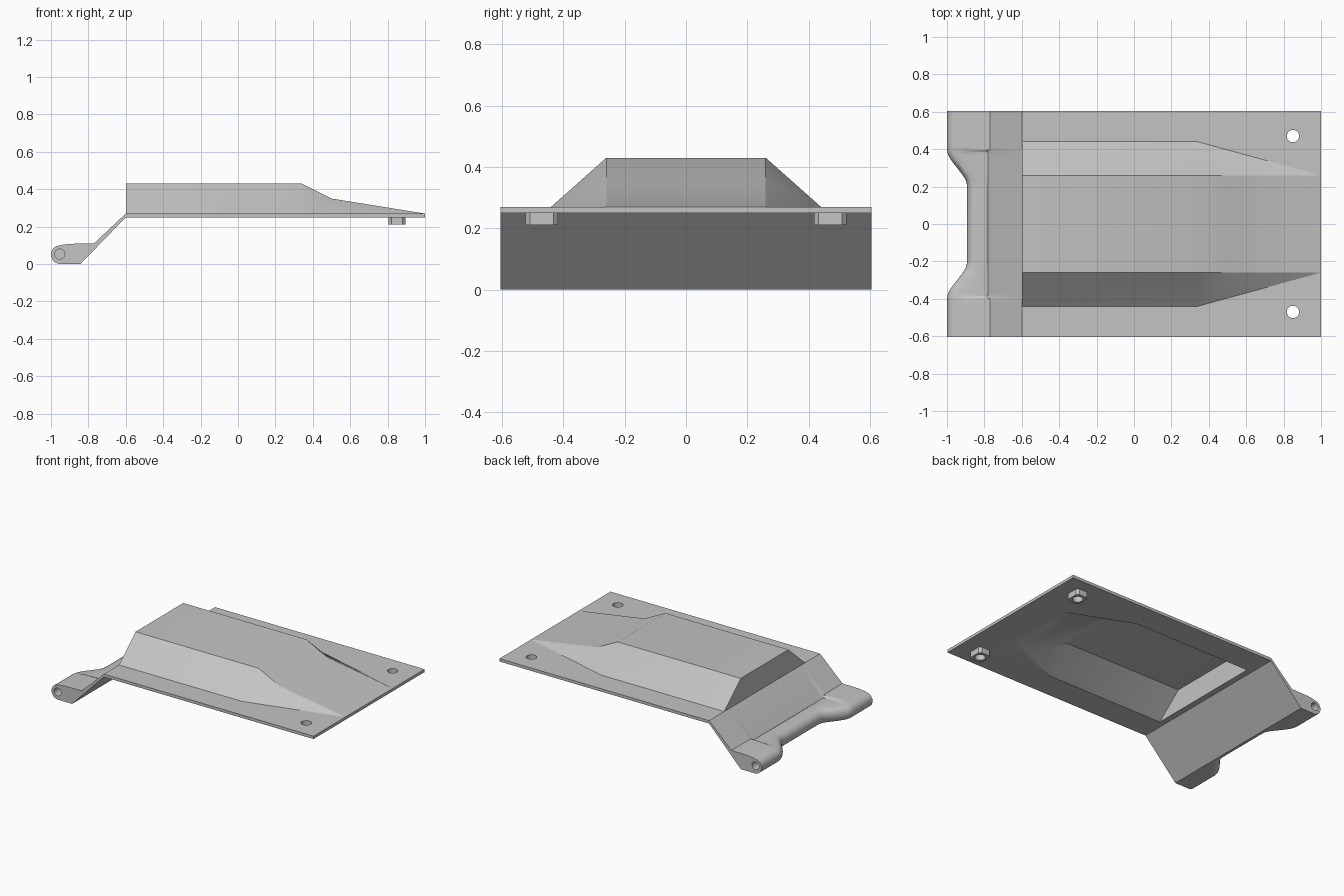
import bpy, bmesh, math
from mathutils import Matrix

if "Cube" in bpy.data.objects:
    bpy.data.objects.remove(bpy.data.objects["Cube"], do_unlink=True)

grey = bpy.data.materials.new("plain grey")
grey.use_nodes = True
grey.diffuse_color = (0.55, 0.55, 0.55, 1)
grey.node_tree.nodes["Principled BSDF"].inputs["Base Color"].default_value = grey.diffuse_color

HALF_WIDTH = 0.605


def finish(name, bm):
    bmesh.ops.recalc_face_normals(bm, faces=bm.faces)
    mesh = bpy.data.meshes.new(name)
    bm.to_mesh(mesh)
    bm.free()
    mesh.materials.append(grey)
    obj = bpy.data.objects.new(name, mesh)
    bpy.context.collection.objects.link(obj)
    return obj


def loft(name, rings):
    """Closed solid through rings of equal point count."""
    bm = bmesh.new()
    loops = [[bm.verts.new(p) for p in ring] for ring in rings]
    for a, b in zip(loops, loops[1:]):
        n = len(a)
        for i in range(n):
            j = (i + 1) % n
            bm.faces.new((a[i], a[j], b[j], b[i]))
    bm.faces.new(loops[0])
    bm.faces.new(loops[-1])
    return finish(name, bm)


def cylinder(name, centre, radius, depth, axis):
    bm = bmesh.new()
    turn = Matrix.Rotation(math.pi / 2, 4, "X") if axis == "Y" else Matrix()
    bmesh.ops.create_cone(bm, cap_ends=True, segments=32, radius1=radius, radius2=radius,
                          depth=depth, matrix=Matrix.Translation(centre) @ turn)
    return finish(name, bm)


def bulge(name, back, base, low, ridge, knee, tip, floor):
    """Trapezoid hump with a two-step ramp; base and ridge are (half width, z)."""
    bm = bmesh.new()
    (bw, bz), (rw, rz) = base, ridge
    bend = low
    sides = []
    for s in (1, -1):
        pts = dict(a=(back, s * bw, bz), b=(bend, s * bw, bz), e=(tip, s * rw, bz),
                   r=(back, s * rw, rz), t=(bend, s * rw, rz), k=(knee[0], s * rw, knee[1]),
                   fa=(back, s * bw, floor), fb=(bend, s * bw, floor), fe=(tip, s * rw, floor))
        v = {key: bm.verts.new(p) for key, p in pts.items()}
        for face in ("a b t r", "b k t", "b e k", "a b fb fa", "b e fe fb"):
            bm.faces.new([v[key] for key in face.split()])
        sides.append(v)
    left, right = sides
    for p, q in ("rt", "tk", "ke", ("e", "fe"), ("fe", "fb"), ("fb", "fa"), ("fa", "a"), "ar"):
        bm.faces.new((left[p], left[q], right[q], right[p]))
    return finish(name, bm)


def cut(obj, cutter):
    mod = obj.modifiers.new("cut", "BOOLEAN")
    mod.operation = "DIFFERENCE"
    mod.solver = "EXACT"
    mod.object = cutter
    bpy.ops.object.select_all(action="DESELECT")
    bpy.context.view_layer.objects.active = obj
    obj.select_set(True)
    bpy.ops.object.modifier_apply(modifier=mod.name)


# flat plate and hollow raised hump
corners = [(-0.6, -HALF_WIDTH), (1, -HALF_WIDTH), (1, HALF_WIDTH), (-0.6, HALF_WIDTH)]
plate = loft("plate", [[(x, y, z) for x, y in corners] for z in (0.25, 0.27)])
hump = bulge("raised_hump", -0.6, (0.44, 0.27), 0.34, (0.26, 0.43), (0.5, 0.35), 0.999, 0.262)
hollow = bulge("hollow_cutter", -0.56, (0.42, 0.25), 0.33, (0.24, 0.4), (0.5, 0.31), 0.77, 0.2)
cut(plate, hollow)
cut(hump, hollow)
cutters = [hollow]
parts = [plate, hump]

# screw bosses under the plate
for side, s in (("left", 1), ("right", -1)):
    cx, cy = 0.85, s * 0.47
    outline = [(0.045, 0.038), (0.03, 0.053), (-0.03, 0.053), (-0.045, 0.038)]
    outline += [(-x, -y) for x, y in outline]
    boss = loft("screw_boss_" + ("back" if s > 0 else "front"),
                [[(cx + x, cy + y, z) for x, y in outline] for z in (0.21, 0.255)])
    hole = cylinder("screw_hole_cutter", (cx, cy, 0.25), 0.033, 0.3, "Z")
    cut(plate, hole)
    cut(boss, hole)
    cutters.append(hole)
    parts.append(boss)


# sloped flange ending in a rounded hinge lip, set back in the middle
def flange_section(y):
    t = min(max((0.4 - abs(y)) / 0.2, 0), 1)
    shift = 0.108 * t * t * (3 - 2 * t)
    step = 0.012 if abs(y) < 0.39 else 0
    pts = [(-0.6, 0.27), (-0.77, 0.11), (-0.78, 0.11 - step), (-0.9 + shift, 0.108 - step / 3)]
    for i in range(11):
        a = math.radians(115 + i * 15.5)
        pts.append((-0.95 + shift + 0.05 * math.cos(a), 0.05 + 0.05 * math.sin(a)))
    pts += [(-0.842, 0), (-0.6, 0.25)]
    # ease the nose from the top edge into the barrel
    pts.insert(4, (-0.942 + shift, 0.102 - step / 4))
    return [(x, y, z) for x, z in pts]


half = [0, 0.19] + [0.2 + 0.0185 * i for i in range(1, 11)] + [0.395, 0.42, HALF_WIDTH]
stations = [-y for y in reversed(half[1:])] + half
flange = loft("hinge_flange", [flange_section(y) for y in stations])
for s in (1, -1):
    pin = cylinder("hinge_pin_cutter", (-0.953, s * HALF_WIDTH, 0.053), 0.027, 0.3, "Y")
    cut(flange, pin)
    cutters.append(pin)
parts.append(flange)

for cutter in cutters:
    bpy.data.objects.remove(cutter, do_unlink=True)

# smooth the soft bends, keep the creases
for obj in parts:
    bpy.ops.object.select_all(action="DESELECT")
    bpy.context.view_layer.objects.active = obj
    obj.select_set(True)
    bpy.ops.object.shade_smooth_by_angle(angle=math.radians(30))
